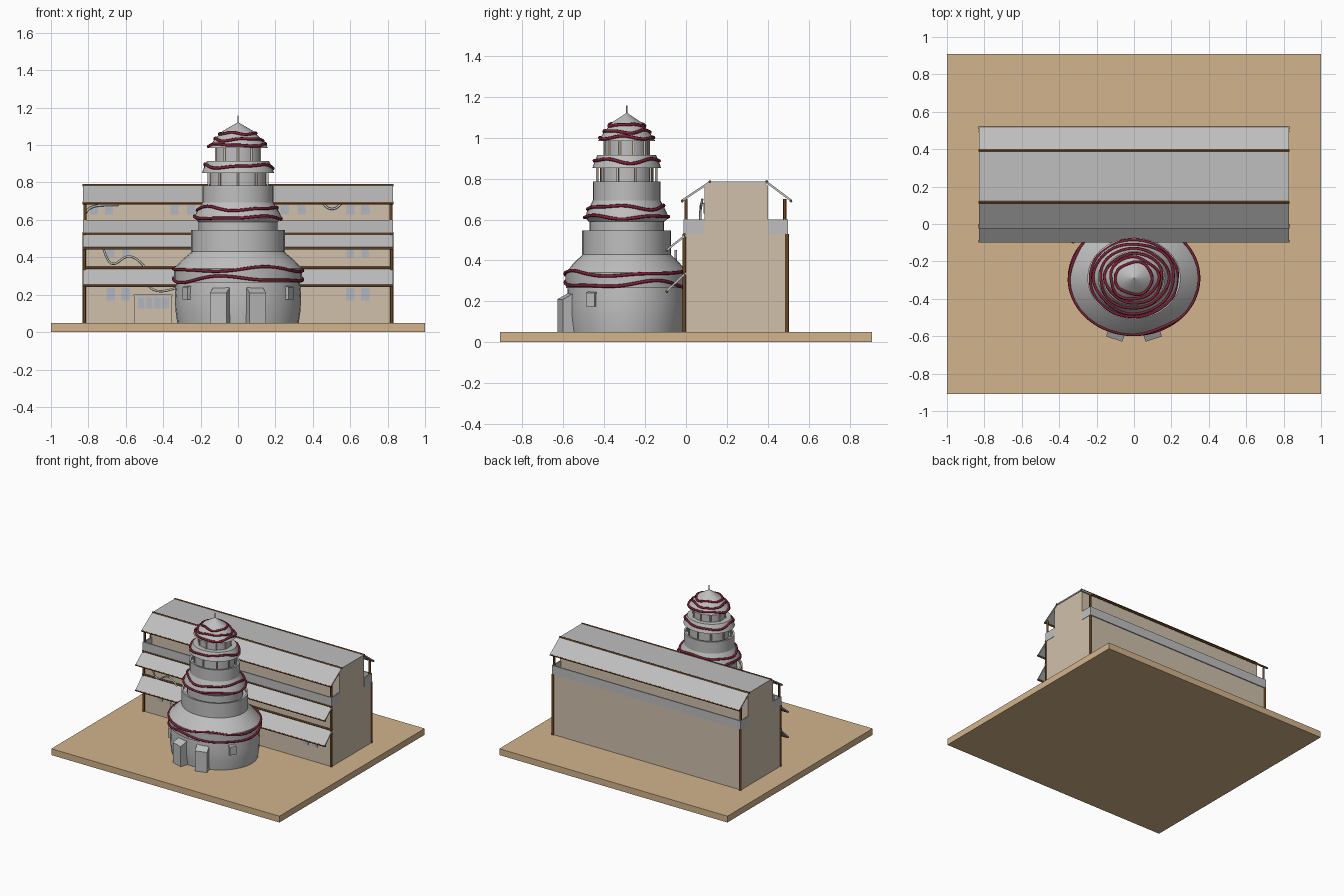
import bpy, bmesh, math
from mathutils import Vector

if "Cube" in bpy.data.objects:
    bpy.data.objects.remove(bpy.data.objects["Cube"])

def material(name, rgb):
    m = bpy.data.materials.new(name)
    m.diffuse_color = (*rgb, 1)
    m.use_nodes = True
    m.node_tree.nodes["Principled BSDF"].inputs["Base Color"].default_value = m.diffuse_color
    return m

TAN = material("tan ground", (0.645, 0.456, 0.262))
WALL = material("beige wall", (0.63, 0.53, 0.41))
GREY = material("grey metal", (0.52, 0.52, 0.52))
WOOD = material("brown wood", (0.15, 0.06, 0.015))
RED = material("dark red", (0.21, 0.015, 0.035))
GLASS = material("pale blue glass", (0.44, 0.47, 0.53))

def finish(name, bm, mat, smooth=False):
    bmesh.ops.recalc_face_normals(bm, faces=bm.faces)
    me = bpy.data.meshes.new(name)
    bm.to_mesh(me)
    bm.free()
    me.materials.append(mat)
    if smooth:
        me.shade_smooth()
        me.set_sharp_from_angle(angle=math.radians(30))
    ob = bpy.data.objects.new(name, me)
    bpy.context.collection.objects.link(ob)
    return ob

def box(name, lo, hi, mat):
    bm = bmesh.new()
    bmesh.ops.create_cube(bm, size=1)
    for v in bm.verts:
        v.co = Vector([(a + b) / 2 + c * (b - a) for a, b, c in zip(lo, hi, v.co)])
    return finish(name, bm, mat)

def prism(name, yz, x0, x1, mat):
    """Side profile (y, z) extruded along x."""
    bm = bmesh.new()
    f = bm.faces.new([bm.verts.new((x0, y, z)) for y, z in yz])
    ext = bmesh.ops.extrude_face_region(bm, geom=[f])["geom"]
    bmesh.ops.translate(bm, vec=(x1 - x0, 0, 0), verts=[e for e in ext if isinstance(e, bmesh.types.BMVert)])
    return finish(name, bm, mat)

def slab(name, a, b, mat, t=0.01, w=0.83):
    """Thin sloping sheet from (y, z) a to b."""
    d = (Vector(b) - Vector(a)).normalized()
    n = Vector((-d.y, d.x)) * t / 2
    a, b = Vector(a), Vector(b)
    return prism(name, [a + n, b + n, b - n, a - n], -w, w, mat)

def tube(name, pts, r, mat, cyclic=False, kind='POLY'):
    cu = bpy.data.curves.new(name, 'CURVE')
    cu.dimensions = '3D'
    cu.bevel_depth, cu.bevel_resolution, cu.use_fill_caps = r, 2, True
    sp = cu.splines.new(kind)
    sp.points.add(len(pts) - 1)
    for p, c in zip(sp.points, pts):
        p.co = (*c, 1)
    sp.use_cyclic_u = cyclic
    if kind == 'NURBS':
        sp.use_endpoint_u, sp.order_u = True, 4
    cu.materials.append(mat)
    ob = bpy.data.objects.new(name, cu)
    bpy.context.collection.objects.link(ob)
    return ob

CY, SY = -0.29, 0.87          # tower centre and depth ratio
def around(r, a, z):
    return (r * math.cos(a), CY + SY * r * math.sin(a), z)

def lathe(name, prof, mat, n=32):
    """Closed elliptical turning of (radius, z) points."""
    bm = bmesh.new()
    rings = [[bm.verts.new(around(max(r, 0.0005), 2 * math.pi * i / n, z)) for i in range(n)] for r, z in prof]
    for p, q in zip(rings, rings[1:]):
        for i in range(n):
            j = (i + 1) % n
            bm.faces.new((p[i], p[j], q[j], q[i]))
    bm.faces.new(rings[0])
    bm.faces.new(rings[-1])
    return finish(name, bm, mat, True)

# ground and main building
box("ground_slab", (-1, -0.91, 0), (1, 0.91, 0.05), TAN)
box("lower_walls", (-0.825, -0.005, 0.05), (0.825, 0.49, 0.53), WALL)
prism("upper_walls", [(0.09, 0.53), (0.40, 0.53), (0.40, 0.765), (0.385, 0.778), (0.115, 0.778), (0.09, 0.765)],
      -0.825, 0.825, WALL)

# balcony parapets
for tag, y0, y1 in (("front", -0.012, -0.002), ("back", 0.488, 0.498)):
    box(tag + "_parapet", (-0.828, y0, 0.53), (0.828, y1, 0.60), GREY)
for s in (-1, 1):
    xs = sorted((s * 0.818, s * 0.828))
    box("end_parapet_front", (xs[0], -0.005, 0.53), (xs[1], 0.09, 0.60), GREY)
    box("end_parapet_back", (xs[0], 0.40, 0.53), (xs[1], 0.49, 0.60), GREY)
    # corner posts
    for y, yt in ((-0.008, 0.0), (0.495, 0.483)):
        tube("corner_post", [(s * 0.822, y, 0.05), (s * 0.822, y, 0.53)], 0.009, WOOD)
        tube("balcony_post", [(s * 0.818, yt, 0.58), (s * 0.818, yt, 0.70)], 0.008, WOOD)

# roofs and awnings with wooden rails
slab("roof_top", (0.115, 0.782), (0.395, 0.782), GREY)
slab("roof_front", (0.115, 0.782), (-0.02, 0.692), GREY)
slab("roof_back", (0.395, 0.782), (0.515, 0.692), GREY)
slab("awning_middle", (0.0, 0.525), (-0.095, 0.45), GREY)
slab("awning_lower", (0.0, 0.34), (-0.095, 0.25), GREY)
for y, z in ((0.117, 0.785), (0.395, 0.785), (-0.018, 0.69), (0.513, 0.69), (-0.008, 0.528),
             (-0.093, 0.448), (-0.008, 0.343), (-0.093, 0.247)):
    tube("roof_rail", [(-0.832, y, z), (0.832, y, z)], 0.007, WOOD)

# windows: plates on the walls
for x in (-0.77, -0.69, -0.34, -0.25, 0.25, 0.34, 0.60, 0.68):
    box("upper_window", (x - 0.022, 0.085, 0.63), (x + 0.022, 0.093, 0.68), GLASS)
for x in (0.60, 0.68, -0.68, -0.60):
    box("middle_window", (x - 0.02, -0.010, 0.40), (x + 0.02, -0.002, 0.45), GLASS)
    box("ground_window", (x - 0.022, -0.010, 0.17), (x + 0.022, -0.002, 0.235), GLASS)

# entrance porch
box("porch", (-0.555, -0.05, 0.05), (-0.355, 0, 0.19), WALL)
box("porch_roof", (-0.56, -0.055, 0.19), (-0.35, 0, 0.202), GREY)
for i in range(4):
    x = -0.535 + i * 0.043
    box("porch_window", (x, -0.056, 0.125), (x + 0.036, -0.048, 0.185), GLASS)

# loose pipes on the facade
for pts in ([(-0.72, -0.05, 0.45), (-0.69, -0.05, 0.34), (-0.63, -0.05, 0.38), (-0.57, -0.05, 0.43), (-0.50, -0.05, 0.35)],
            [(-0.82, 0.07, 0.60), (-0.82, 0.07, 0.68), (-0.76, 0.075, 0.68), (-0.64, 0.08, 0.68)],
            [(0.45, 0.08, 0.70), (0.48, 0.07, 0.64), (0.53, 0.07, 0.65), (0.56, 0.08, 0.70)],
            [(-0.48, -0.07, 0.25), (-0.44, -0.07, 0.20), (-0.38, -0.07, 0.22), (-0.32, -0.1, 0.24)]):
    tube("facade_pipe", pts, 0.006, GREY, kind='NURBS')

# tower body
lathe("tower_base", [(0.325, 0.05), (0.335, 0.12), (0.337, 0.20), (0.33, 0.28)], GREY)
drums = [(0.25, 0.43, 0.545), (0.21, 0.52, 0.61), (0.19, 0.69, 0.785)]
for r, z0, z1 in drums:
    lathe("tower_drum", [(r, z0), (r, z1), (r - 0.014, z1), (r - 0.014, z1 - 0.02)], GREY)

# tower skirt roofs
skirts = [
    [(0.342, 0.265), (0.343, 0.34), (0.30, 0.385), (0.24, 0.435)],
    [(0.215, 0.59), (0.233, 0.61), (0.225, 0.635), (0.18, 0.71)],
    [(0.193, 0.852), (0.18, 0.885), (0.165, 0.915)],
    [(0.160, 0.985), (0.125, 1.03), (0.082, 1.075), (0.0, 1.122)],
]
for p in skirts:
    lathe("tower_roof", p, GREY)
tube("spire", [(0, CY, 1.10), (0, CY, 1.157)], 0.004, GREY)

# open galleries with columns
for r, rp, z0, z1 in ((0.15, 0.178, 0.76, 0.86), (0.122, 0.135, 0.91, 0.99)):
    lathe("gallery_core", [(r, z0), (r, z1)], GREY)
    for i in range(10):
        a = 2 * math.pi * (i + 0.5) / 10
        tube("gallery_column", [around(rp - 0.012, a, z0), around(rp - 0.012, a, z1)], 0.006, WALL)

# wavy red cords lying on the roofs
def roof_radius(prof, z):
    for (r0, z0), (r1, z1) in zip(prof, prof[1:]):
        if z <= z1:
            return r0 + (r1 - r0) * max(0, (z - z0) / (z1 - z0))
    return prof[-1][0]

for k, z, amp in ((0, 0.335, 0.014), (0, 0.283, 0.018), (1, 0.66, 0.012), (1, 0.612, 0.009), (2, 0.887, 0.012),
                  (3, 1.0, 0.008), (3, 1.03, 0.008), (3, 1.062, 0.006)):
    pts = []
    for i in range(96):
        a = 2 * math.pi * i / 96
        h = z + amp * (0.7 * math.sin(3 * a + z * 90) + 0.4 * math.sin(5 * a + z * 40))
        pts.append(around(roof_radius(skirts[k], h) + 0.004, a, h))
    tube("red_cord", pts, 0.008, RED, True)

# buttresses on the tower base, angled outward
def buttress(name, ang, w, d0, d1, z0, z_out, z_in):
    ob = prism(name, [(-d1, z0), (-d0, z0), (-d0, z_in), (-d1, z_out)], -w, w, GREY)
    ob.rotation_euler.z = math.radians(ang)
    ob.location.y = CY
    return ob

for s in (-1, 1):
    buttress("buttress", s * 18, 0.046, 0.22, 0.342, 0.05, 0.21, 0.275)
    buttress("small_buttress", s * 58, 0.025, 0.26, 0.335, 0.175, 0.24, 0.265)
